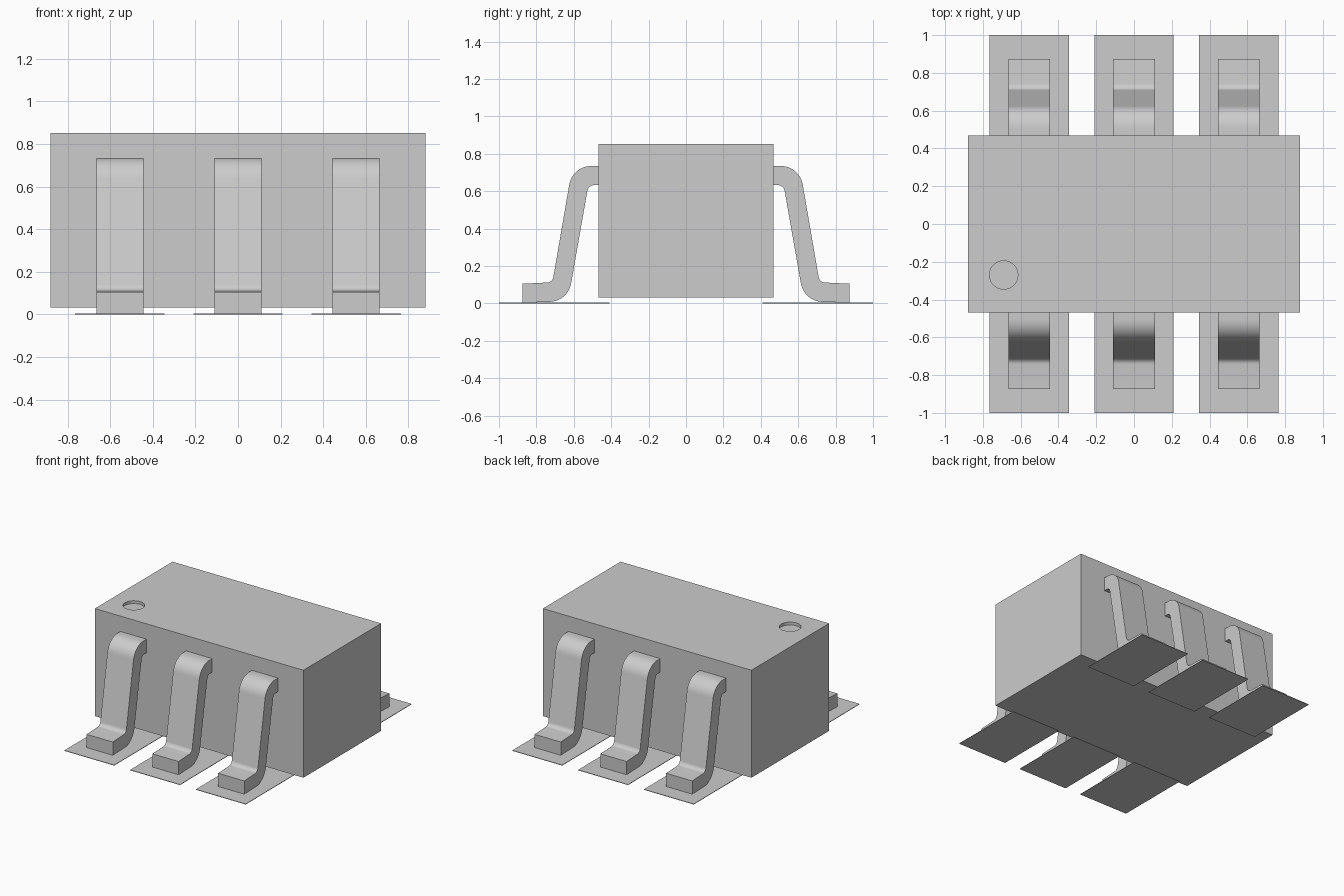
import bpy, bmesh, math
from mathutils import Vector

cube = bpy.data.objects.get("Cube")
if cube:
    bpy.data.objects.remove(cube, do_unlink=True)

grey = bpy.data.materials.new("plain grey")
grey.use_nodes = True
grey.diffuse_color = (0.604, 0.604, 0.604, 1)
grey.node_tree.nodes["Principled BSDF"].inputs["Base Color"].default_value = grey.diffuse_color


def finish(name, bm):
    bmesh.ops.recalc_face_normals(bm, faces=bm.faces)
    mesh = bpy.data.meshes.new(name)
    bm.to_mesh(mesh)
    bm.free()
    mesh.materials.append(grey)
    obj = bpy.data.objects.new(name, mesh)
    bpy.context.collection.objects.link(obj)
    return obj


def box(name, x, y, z):
    """Box from (min, max) ranges."""
    bm = bmesh.new()
    bmesh.ops.create_cube(bm, size=1)
    for v in bm.verts:
        v.co = [(r[0] + r[1]) / 2 + c * (r[1] - r[0]) for r, c in zip((x, y, z), v.co)]
    return finish(name, bm)


def fillet(corners, steps=10):
    """Round each (y, z, radius) corner of a closed outline with an arc."""
    out = []
    for i, (y, z, r) in enumerate(corners):
        p = Vector((y, z))
        if r == 0:
            out.append(p)
            continue
        a = (Vector(corners[i - 1][:2]) - p).normalized()
        b = (Vector(corners[(i + 1) % len(corners)][:2]) - p).normalized()
        half = a.angle(b) / 2
        centre = p + (a + b).normalized() * (r / math.sin(half))
        start = p + a * (r / math.tan(half)) - centre
        end = p + b * (r / math.tan(half)) - centre
        total = math.pi - 2 * half
        for k in range(steps + 1):
            t = k / steps
            arc = (start * math.sin((1 - t) * total) + end * math.sin(t * total)) / math.sin(total)
            out.append(centre + arc)
    return out


# Gull-wing outline of one lead: (distance from middle, height, corner radius)
LEAD = fillet([
    (0.465, 0.735, 0), (0.607, 0.735, 0.12), (0.714, 0.113, 0.035), (0.874, 0.105, 0),
    (0.874, 0.004, 0), (0.631, 0.011, 0.12), (0.522, 0.632, 0.035), (0.465, 0.632, 0),
])


def lead(name, x, side, half_width=0.11):
    bm = bmesh.new()
    face = bm.faces.new([bm.verts.new((x - half_width, side * p.x, p.y)) for p in LEAD])
    ext = bmesh.ops.extrude_face_region(bm, geom=[face])
    verts = [g for g in ext["geom"] if isinstance(g, bmesh.types.BMVert)]
    bmesh.ops.translate(bm, verts=verts, vec=(2 * half_width, 0, 0))
    obj = finish(name, bm)
    bpy.ops.object.select_all(action="DESELECT")
    obj.select_set(True)
    bpy.context.view_layer.objects.active = obj
    bpy.ops.object.shade_smooth_by_angle(angle=math.radians(30))


# Package body with a shallow round marker recess in the top
body = box("body", (-0.88, 0.88), (-0.468, 0.468), (0.032, 0.852))
bm = bmesh.new()
bmesh.ops.create_cone(bm, cap_ends=True, segments=48, radius1=0.075, radius2=0.075, depth=0.1)
bmesh.ops.translate(bm, verts=bm.verts, vec=(-0.69, -0.27, 0.88))
cutter = finish("marker_cutter", bm)
cutter.hide_render = True
cut = body.modifiers.new("marker recess", "BOOLEAN")
cut.operation = "DIFFERENCE"
cut.solver = "EXACT"
cut.object = cutter
bpy.ops.object.select_all(action="DESELECT")
body.select_set(True)
bpy.context.view_layer.objects.active = body
bpy.ops.object.modifier_apply(modifier=cut.name)
bpy.data.objects.remove(cutter, do_unlink=True)
bpy.ops.object.shade_smooth_by_angle(angle=math.radians(30))

# Three leads and thin solder pads along the front and the back
for side, row in ((-1, "front"), (1, "back")):
    for x, place in ((-0.555, "right"), (0, "middle"), (0.555, "left")):
        lead(f"{row}_{place}_lead", x, side)
        y = sorted((side * 0.41, side * 1.0))
        box(f"{row}_{place}_pad", (x - 0.21, x + 0.21), y, (0, 0.004))
